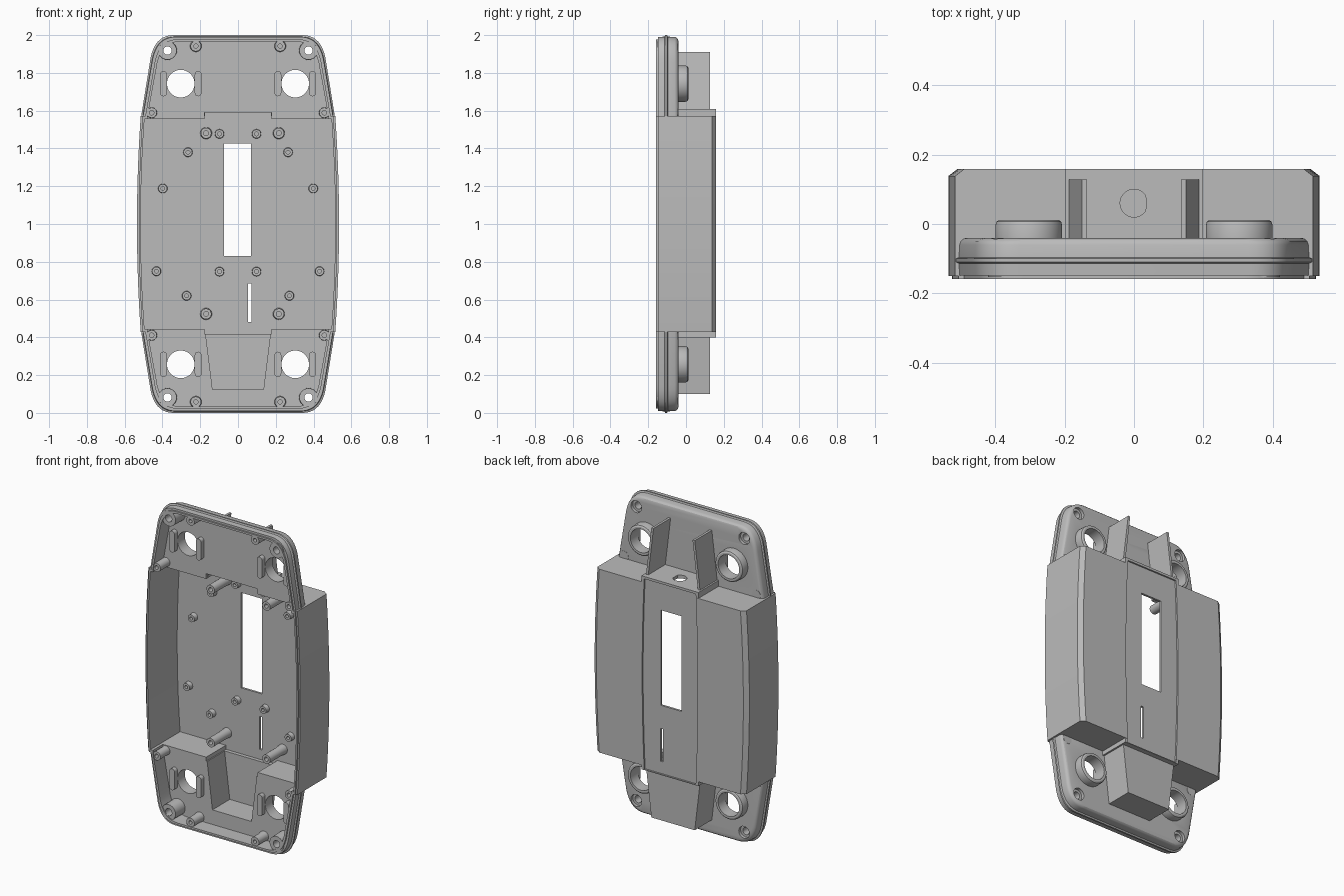
import bpy, bmesh, math

if "Cube" in bpy.data.objects:
    bpy.data.objects.remove(bpy.data.objects["Cube"], do_unlink=True)

# One flat colour
grey = bpy.data.materials.new("housing_grey")
grey.use_nodes = True
grey.diffuse_color = (0.5, 0.5, 0.5, 1)
grey.node_tree.nodes["Principled BSDF"].inputs["Base Color"].default_value = (0.5, 0.5, 0.5, 1)

FRONT, BACK = -0.159, 0.159
FLOOR = -0.06       # inner floor of the end plates
PANEL = 0.135       # inner face of the back wall


def loft(name, rings):
    """Skin a list of equally long point rings and cap both ends."""
    bm = bmesh.new()
    vs = [[bm.verts.new(p) for p in ring] for ring in rings]
    n = len(vs[0])
    for a, b in zip(vs, vs[1:]):
        for i in range(n):
            j = (i + 1) % n
            bm.faces.new((a[i], a[j], b[j], b[i]))
    bm.faces.new(vs[0])
    bm.faces.new(vs[-1])
    bmesh.ops.recalc_face_normals(bm, faces=bm.faces)
    me = bpy.data.meshes.new(name)
    bm.to_mesh(me)
    bm.free()
    me.materials.append(grey)
    ob = bpy.data.objects.new(name, me)
    bpy.context.scene.collection.objects.link(ob)
    return ob


def stack(name, outline, levels):
    """Loft an outline(inset) of (x, z) points through (inset, y) levels."""
    return loft(name, [[(x, y, z) for x, z in outline(d)] for d, y in levels])


def prism(name, pts, y0, y1):
    return stack(name, lambda d: pts, [(0, y0), (0, y1)])


def rect(x0, x1, z0, z1):
    return [(x0, z0), (x1, z0), (x1, z1), (x0, z1)]


def lathe(name, cx, cz, levels, n=32):
    """Round part along y from (radius, y) levels."""
    def circle(r):
        return [(cx + r * math.cos(math.tau * i / n), cz + r * math.sin(math.tau * i / n))
                for i in range(n)]
    return stack(name, circle, levels)


def combine(target, tool, op):
    mod = target.modifiers.new("combine", 'BOOLEAN')
    mod.operation, mod.object, mod.solver = op, tool, 'EXACT'
    dg = bpy.context.evaluated_depsgraph_get()
    me = bpy.data.meshes.new_from_object(target.evaluated_get(dg))
    target.modifiers.clear()
    target.data = me
    bpy.data.objects.remove(tool, do_unlink=True)


def add(tool):
    combine(body, tool, 'UNION')


def cut(tool):
    combine(body, tool, 'DIFFERENCE')


def mirrored(quarter):
    """Mirror a quarter outline (going up) about x = 0 and z = 1."""
    upper = quarter + [(-x, z) for x, z in reversed(quarter)]
    return upper + [(x, 2 - z) for x, z in reversed(upper)]


def plate_outline(d):
    p0, p1, p2 = (0.466, 1.86), (0.447, 2.0), (0.34, 2.0)
    pts = [(0.512 - d, 1.575)]
    for i in range(11):
        t = i / 10
        x, z = ((1 - t) ** 2 * a + 2 * t * (1 - t) * b + t * t * c for a, b, c in zip(p0, p1, p2))
        pts.append((x - d, z - d))
    return mirrored(pts)


def bowed(mid, end, half):
    def outline(d):
        pts = []
        for i in range(1, 9):
            t = i / 8
            pts.append((mid - (mid - end) * t * t - d, 1 + half * t))
        return mirrored(pts)
    return outline


def wedge(wide, narrow, top, bottom):
    return [(-wide, top), (-narrow, bottom), (narrow, bottom), (wide, top)]


# Plate with stepped rim, bead and rounded back edge
body = stack("housing", plate_outline, [
    (0.022, FRONT + 0.001), (0.022, -0.148), (0.01, -0.148), (0.008, -0.114), (0, -0.11),
    (0, -0.1), (0.008, -0.096), (0.01, -0.06), (0.013, -0.051), (0.019, -0.044), (0.028, -0.041)])

# Central box, raised spine and tapered lower block
add(stack("box", bowed(0.535, 0.515, 0.573),
          [(0.01, FRONT), (0.01, -0.149), (0, -0.149), (0, 0.138), (0.027, BACK)]))
add(prism("spine", rect(-0.197, 0.197, 0.4, 1.61), -0.05, BACK - 0.0005))
add(prism("lower_block", wedge(0.192, 0.15, 0.45, 0.1), -0.05, 0.128))

MIRROR = [(sx, sz) for sx in (1, -1) for sz in (1, -1)]
for sx, sz in MIRROR:
    add(lathe("collar", sx * 0.303, 1 + sz * 0.743,
              [(0.096, -0.05), (0.096, -0.003), (0.093, 0.007), (0.085, 0.012)], 48))

# Hollow the inside
cut(stack("plate_cavity", plate_outline, [(0.034, -0.2), (0.034, FLOOR)]))
cut(stack("box_cavity", bowed(0.515, 0.495, 0.557), [(0, -0.2), (0, PANEL)]))
cut(prism("spine_cavity", rect(-0.178, 0.178, 0.418, 1.59), -0.1, PANEL))
cut(prism("lower_cavity", wedge(0.174, 0.135, 0.44, 0.125), -0.1, 0.112))

# Recessed bowed back panel with window and slot
cut(stack("panel_recess", bowed(0.192, 0.178, 0.595), [(0, BACK - 0.01), (0, 0.2)]))
cut(prism("window", rect(-0.074, 0.07, 0.83, 1.425), 0.1, 0.2))
cut(prism("slot", rect(0.054, 0.072, 0.48, 0.685), 0.1, 0.2))

# D-shaped cable hole in the top of the spine
ring = [(min(0.034, 0.04 * math.cos(math.tau * i / 32)), 0.06 + 0.04 * math.sin(math.tau * i / 32))
        for i in range(32)]
cut(loft("cable_hole", [[(x, y, z) for x, y in ring] for z in (1.57, 1.65)]))

# Corner screw posts, screw holes with counterbores, and round ports
for sx, sz in MIRROR:
    x, z = sx * 0.373, 1 + sz * 0.918
    add(lathe("corner_post", x, z, [(0.048, -0.152), (0.05, -0.05)]))
    cut(lathe("screw_hole", x, z, [(0.022, -0.2), (0.022, -0.06), (0.037, -0.0599), (0.037, 0)]))
    cut(lathe("port", sx * 0.303, 1 + sz * 0.743, [(0.073, -0.1), (0.073, 0.1)], 48))


def standoff(name, x, z, base, top, r, hole):
    lathe(name, x, z, [(r * 1.12, base), (r, base + (top - base) * 0.3), (r, top),
                       (hole, top), (hole, top + (base - top) * 0.7)], 24)


def pill(x, z, half, r):
    arc = [math.pi * i / 10 for i in range(11)]
    top = [(x + r * math.cos(a), z + half - r + r * math.sin(a)) for a in arc]
    return top + [(2 * x - px, 2 * z - pz) for px, pz in top]


# Rim posts and raised rib pads in each quarter
for sx, sz in MIRROR:
    standoff("rim_post", sx * 0.223, 1 + sz * 0.942, FLOOR + 0.005, -0.152, 0.028, 0.011)
    standoff("side_post", sx * 0.457, 1 + sz * 0.589, FLOOR + 0.02, -0.152, 0.027, 0.012)
    for px in (0.211, 0.394):
        prism("rib_pad", pill(sx * px, 1 + sz * 0.743, 0.067, 0.018), FLOOR + 0.005, -0.09)

# Tall board standoffs
for x in (-0.169, 0.216):
    for z in (0.524, 1.481):
        standoff("board_standoff", x, z, PANEL + 0.003, -0.03, 0.028, 0.013)

# Short standoffs in mirrored pairs
for x, z in ((0.098, 1.477), (0.265, 1.38), (0.398, 1.188), (0.432, 0.75), (0.098, 0.748), (0.272, 0.62)):
    for s in (1, -1):
        standoff("short_standoff", s * x, z, PANEL + 0.003, PANEL - 0.03, 0.023, 0.01)

# Leaning fins above the box
for s in (1, -1):
    prism("fin", [(s * 0.192, 1.565), (s * 0.15, 1.91), (s * 0.135, 1.91), (s * 0.177, 1.565)], -0.045, 0.128)

# Smooth the curves and keep edges sharp
bpy.ops.object.select_all(action='DESELECT')
for ob in bpy.context.scene.objects:
    if ob.type == 'MESH':
        ob.select_set(True)
bpy.context.view_layer.objects.active = body
bpy.ops.object.shade_smooth_by_angle(angle=math.radians(30))
